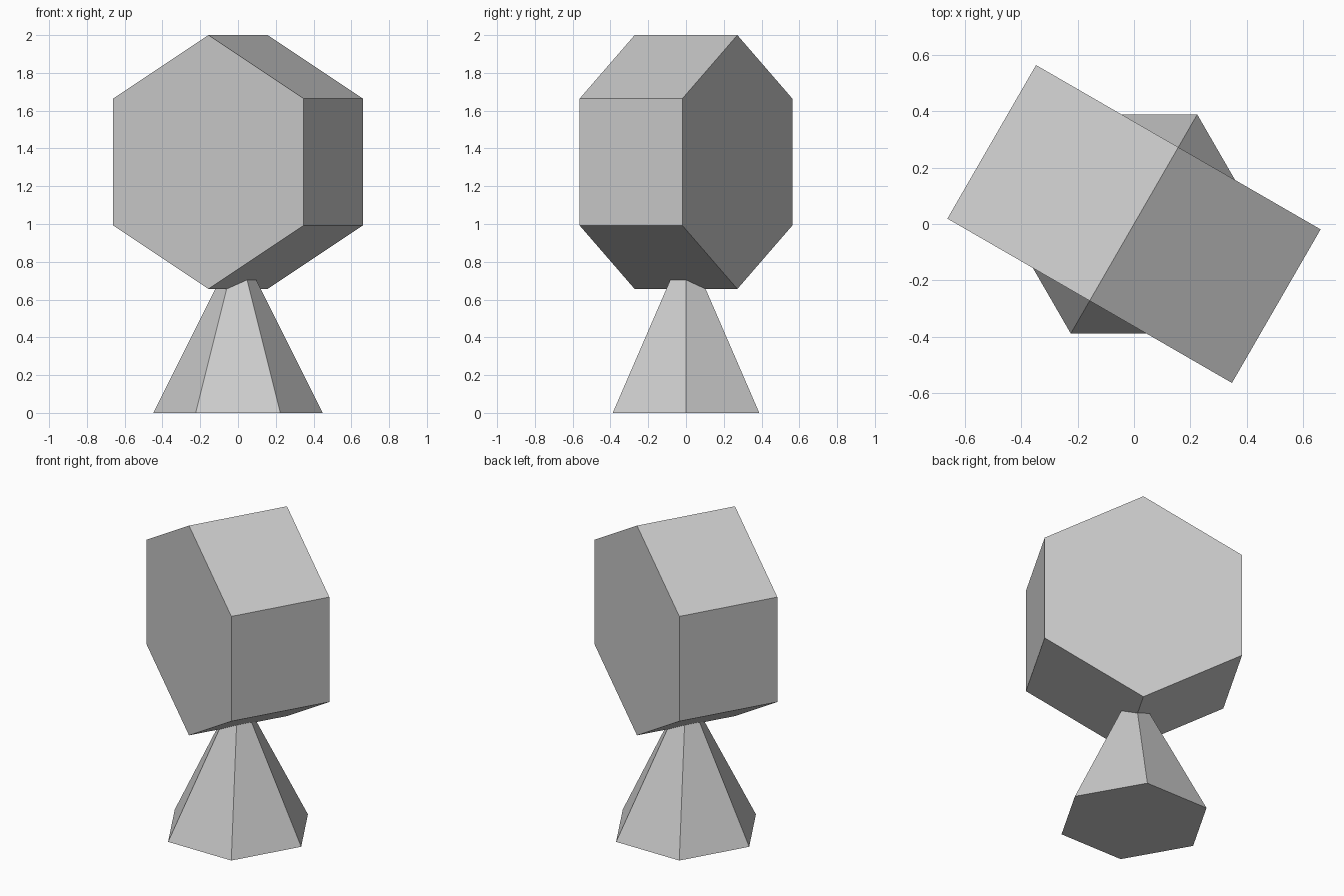
import bpy
from math import radians

if "Cube" in bpy.data.objects:
    bpy.data.objects.remove(bpy.data.objects["Cube"])


def hexagon_solid(name, bottom, top, depth, z, rotation):
    """Six-sided cone or prism, flat shaded."""
    bpy.ops.mesh.primitive_cone_add(vertices=6, radius1=bottom, radius2=top, depth=depth,
                                    location=(0, 0, z),
                                    rotation=[radians(a) for a in rotation])
    bpy.context.object.name = name


# Pointed base, tip hidden inside the head
hexagon_solid("base", 0.448, 0, 0.896, 0.448, (0, 0, 30))

# Upright hexagonal head, corner down, turned 30 degrees
hexagon_solid("head", 0.672, 0.672, 0.628, 1.328, (90, 0, -30))
